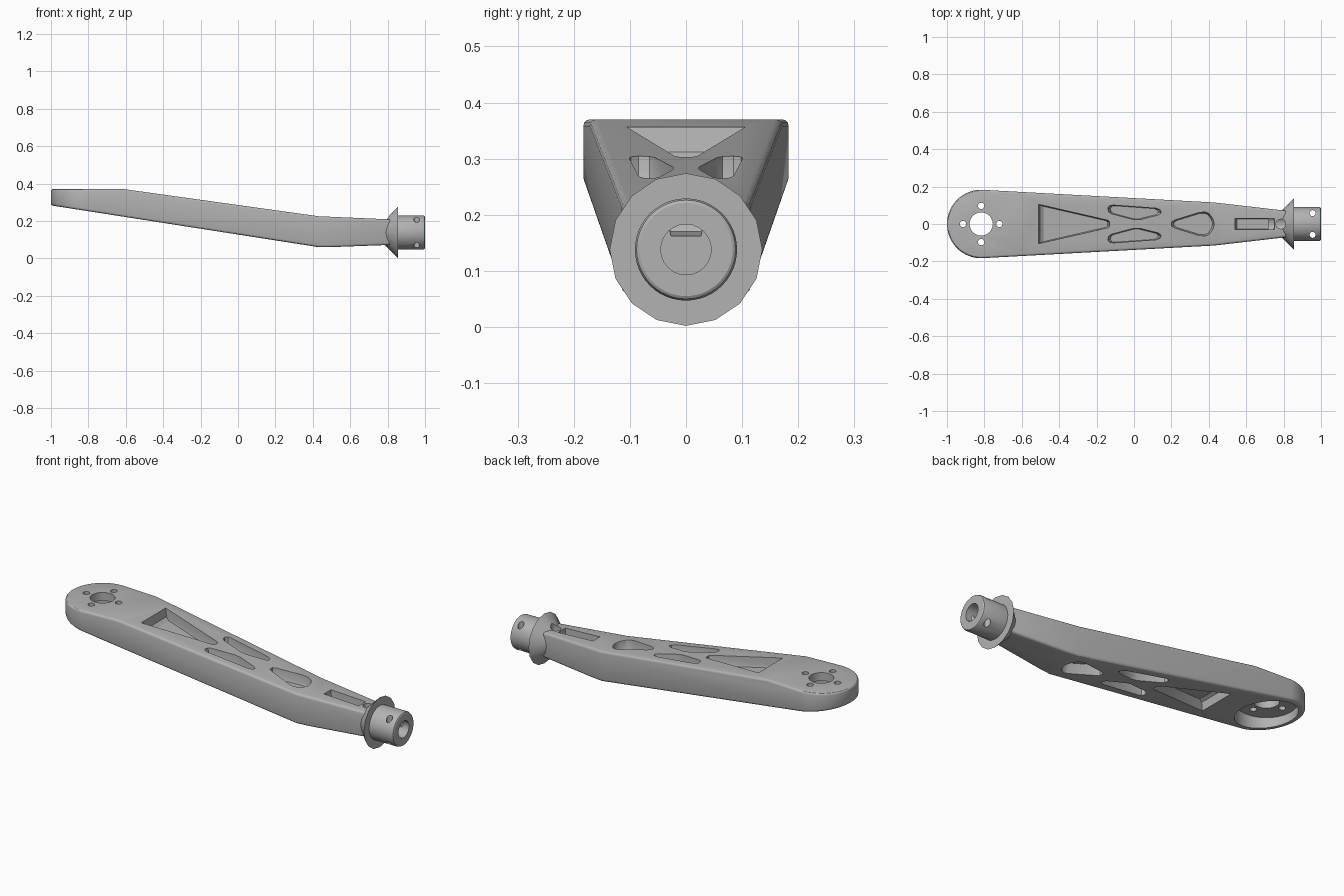
import bpy
import bmesh
from math import sin, cos, pi, radians
from mathutils import Vector

cube = bpy.data.objects.get("Cube")
if cube:
    bpy.data.objects.remove(cube, do_unlink=True)

grey = bpy.data.materials.new("plain grey")
grey.use_nodes = True
grey.diffuse_color = (0.45, 0.45, 0.45, 1)
grey.node_tree.nodes["Principled BSDF"].inputs["Base Color"].default_value = grey.diffuse_color

AXIS_Z = 0.138      # height of the shaft centre line
MOTOR_X = -0.817    # centre of the motor mount
MOTOR_R = 0.183
TOP = [(-1.0, 0.37), (-0.61, 0.37), (0.43, 0.225), (0.82, 0.208)]
BOTTOM = [(-1.0, 0.283), (0.43, 0.06), (0.5, 0.06), (0.82, 0.072)]


def height(profile, x):
    """Height of a profile line at x."""
    for (x0, z0), (x1, z1) in zip(profile, profile[1:]):
        if x <= x1:
            break
    return z0 + (z1 - z0) * (x - x0) / (x1 - x0)


def loft(name, rings):
    """Closed solid skinned through rings of equal point count."""
    bm = bmesh.new()
    loops = [[bm.verts.new(p) for p in ring] for ring in rings]
    for a, b in zip(loops, loops[1:]):
        for i in range(len(a)):
            j = (i + 1) % len(a)
            bm.faces.new((a[i], a[j], b[j], b[i]))
    bm.faces.new(loops[0])
    bm.faces.new(loops[-1])
    bmesh.ops.recalc_face_normals(bm, faces=bm.faces)
    mesh = bpy.data.meshes.new(name)
    bm.to_mesh(mesh)
    bm.free()
    mesh.materials.append(grey)
    obj = bpy.data.objects.new(name, mesh)
    bpy.context.collection.objects.link(obj)
    return obj


def lathe(name, profile, sides):
    """Turned solid along x from (x, radius) pairs."""
    angles = [2 * pi * i / sides for i in range(sides)]
    return loft(name, [[(x, r * sin(a), AXIS_Z + r * cos(a)) for a in angles]
                       for x, r in profile])


def drill(x, y, r, z0, z1, sides=24):
    """Vertical round cutter."""
    angles = [2 * pi * i / sides for i in range(sides)]
    return loft("cutter", [[(x + r * cos(a), y + r * sin(a), z) for a in angles]
                           for z in (z0, z1)])


def select(obj):
    bpy.ops.object.select_all(action="DESELECT")
    obj.select_set(True)
    bpy.context.view_layer.objects.active = obj


def boolean(obj, cutter, operation="DIFFERENCE"):
    select(obj)
    mod = obj.modifiers.new("cut", "BOOLEAN")
    mod.operation = operation
    mod.solver = "EXACT"
    mod.object = cutter
    bpy.ops.object.modifier_apply(modifier=mod.name)
    bpy.data.objects.remove(cutter, do_unlink=True)


def pocket(obj, points, depth):
    """Matching drafted pockets in the top and underside, floors following the slope."""
    centre = sum((Vector(p) for p in points), Vector((0, 0))) / len(points)
    for profile, sign in ((TOP, 1), (BOTTOM, -1)):
        def ring(offset, scale):
            flat = [centre + (Vector(p) - centre) * scale for p in points]
            return [(p.x, p.y, height(profile, p.x) + sign * offset) for p in flat]
        boolean(obj, loft("cutter", [ring(-depth, 0.9), ring(-depth + 0.012, 0.97),
                                     ring(0, 1), ring(0.1, 1)]))


# arm: plan outline crossed with the side profile, edges rounded
angles = [pi / 2 + pi * i / 32 for i in range(33)]
outline = [(MOTOR_X + MOTOR_R * cos(a), MOTOR_R * sin(a)) for a in angles]
outline += [(0.43, -0.115), (0.82, -0.07), (0.82, 0.07), (0.43, 0.115)]
arm = loft("arm", [[(x, y, z) for x, y in outline] for z in (-0.1, 0.6)])
side = TOP + BOTTOM[::-1]
# run the profile past the round end so the cut is clean
side[0], side[-1] = (-1.1, 0.37), (-1.1, height(BOTTOM, -1.1))
boolean(arm, loft("cutter", [[(x, y, z) for x, z in side] for y in (-0.4, 0.4)]), "INTERSECT")
select(arm)
bevel = arm.modifiers.new("rounded edges", "BEVEL")
bevel.width = 0.012
bevel.segments = 3
bevel.limit_method = "ANGLE"
bevel.angle_limit = radians(40)
bpy.ops.object.modifier_apply(modifier=bevel.name)

# motor mount: underside recess, centre hole and four screw holes
boolean(arm, drill(MOTOR_X, 0, 0.152, -0.1, 0.325, 48))
boolean(arm, drill(MOTOR_X, 0, 0.062, 0.2, 0.5, 32))
for i in range(4):
    a = i * pi / 2
    boolean(arm, drill(MOTOR_X + 0.097 * cos(a), 0.097 * sin(a), 0.017, 0.2, 0.5, 16))

# lightening pockets
pocket(arm, [(-0.51, -0.105), (-0.14, -0.02), (-0.13, -0.012),
             (-0.13, 0.012), (-0.14, 0.02), (-0.51, 0.105)], 0.055)
kidney = [(-0.14, 0.085), (-0.135, 0.065), (-0.12, 0.055), (0.0, 0.023), (0.03, 0.023),
          (0.13, 0.048), (0.145, 0.06), (0.14, 0.075), (0.12, 0.084), (-0.11, 0.101),
          (-0.13, 0.098)]
for s in (1, -1):
    pocket(arm, [(x, y * s) for x, y in kidney], 0.055)
half = [(0.2, 0.01), (0.22, 0.022), (0.35, 0.062), (0.38, 0.064), (0.4, 0.056),
        (0.42, 0.03), (0.427, 0.01)]
pocket(arm, half + [(x, -y) for x, y in half[::-1]], 0.055)

# cable slot
pocket(arm, [(0.54, -0.03), (0.75, -0.03), (0.75, 0.03), (0.54, 0.03)], 0.05)

# flared collar and socket shaft
collar = lathe("collar", [(0.76, 0.045), (0.79, 0.072), (0.855, 0.136)], 16)
shaft = lathe("shaft", [(0.85, 0.091), (0.99, 0.091), (0.997, 0.088), (1.0, 0.083)], 48)

# cable bore, its upper exit and the cross pin holes
for part in (arm, collar, shaft):
    boolean(part, lathe("cutter", [(0.72, 0.045), (1.1, 0.045)], 24))
for part in (arm, collar):
    boolean(part, drill(0.785, 0, 0.026, AXIS_Z, 0.4))
for s in (1, -1):
    boolean(shaft, drill(0.955, 0.058 * s, 0.016, -0.1, 0.4, 16))

for part in (arm, collar, shaft):
    select(part)
    bpy.ops.object.shade_smooth_by_angle(angle=radians(30))
